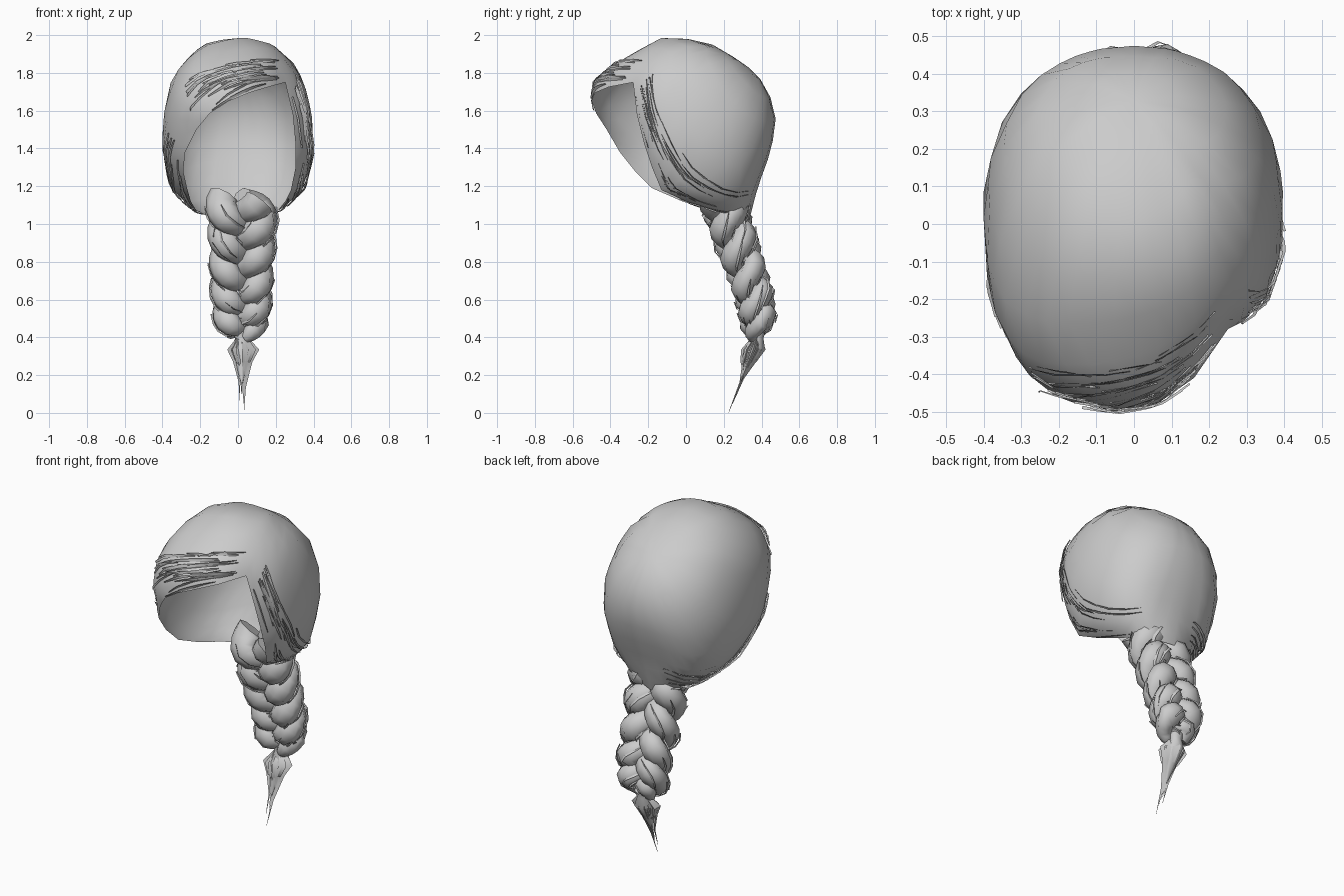
import bpy, bmesh, math, random
from mathutils import Vector
from mathutils.bvhtree import BVHTree

if "Cube" in bpy.data.objects:
    bpy.data.objects.remove(bpy.data.objects["Cube"])

random.seed(4)
hair = bpy.data.materials.new("hair_grey")
hair.diffuse_color = (0.6, 0.6, 0.6, 1)
hair.use_nodes = True
hair.node_tree.nodes["Principled BSDF"].inputs["Base Color"].default_value = hair.diffuse_color


def finish(name, bm, angle=60, normals=True):
    if normals:
        bmesh.ops.recalc_face_normals(bm, faces=bm.faces)
    me = bpy.data.meshes.new(name)
    bm.to_mesh(me)
    bm.free()
    me.materials.append(hair)
    ob = bpy.data.objects.new(name, me)
    bpy.context.collection.objects.link(ob)
    bpy.ops.object.select_all(action='DESELECT')
    ob.select_set(True)
    bpy.context.view_layer.objects.active = ob
    bpy.ops.object.shade_smooth_by_angle(angle=math.radians(angle))
    return ob


def skin(bm, rows, closed=True):
    vs = [[bm.verts.new(p) for p in r] for r in rows]
    n = len(vs[0])
    for a, b in zip(vs, vs[1:]):
        for j in range(n if closed else n - 1):
            k = (j + 1) % n
            bm.faces.new((a[j], a[k], b[k], b[j]))
    return vs


def lerp_table(table, s):
    s = max(0, min(s, 1)) * (len(table) - 1)
    i = min(int(s), len(table) - 2)
    return Vector(table[i]).lerp(Vector(table[i + 1]), s - i)


# Skull volume used as a guide: z, front y, back y, half width
levels = [(0.96, .14, .32, .10), (1.02, .10, .345, .17), (1.1, 0, .36, .25), (1.2, -.2, .385, .345),
          (1.4, -.36, .455, .40), (1.6, -.49, .48, .39), (1.75, -.48, .41, .355),
          (1.85, -.37, .31, .30), (1.95, -.2, .14, .19), (2.0, -.1, -.08, .01)]
guide = bmesh.new()
rows = []
for z, yf, yb, w in levels:
    row = []
    for i in range(32):
        a = math.tau * i / 32
        c, s = math.cos(a), math.sin(a)
        sq = lambda v: math.copysign(abs(v) ** 0.85, v)
        row.append((w * sq(c), (yf + yb) / 2 + (yb - yf) / 2 * sq(s), z))
    rows.append(row)
gv = skin(guide, rows)
guide.faces.new(gv[0])
guide.faces.new(gv[-1])
bmesh.ops.triangulate(guide, faces=guide.faces)
tree = BVHTree.FromBMesh(guide)
guide.free()

# Hairline, from the parting over the fringe, left side, nape and right side
rim = [(.25, -.28, 1.75), (.16, -.41, 1.725), (.06, -.48, 1.695), (-.05, -.50, 1.65),
       (-.15, -.475, 1.585), (-.22, -.42, 1.50), (-.28, -.35, 1.38), (-.29, -.27, 1.28),
       (-.27, -.18, 1.19), (-.25, -.02, 1.12), (-.22, .14, 1.07), (-.15, .27, 1.035),
       (0, .335, 1.02), (.15, .28, 1.04), (.21, .15, 1.07), (.25, .0, 1.12),
       (.28, -.13, 1.18), (.305, -.18, 1.30), (.305, -.22, 1.42), (.29, -.26, 1.58)]
core = Vector((0, 0, 1.5))
pole = Vector((0, .5, .5)).normalized()


def cast(d):
    hit = tree.ray_cast(core, d)[0]
    return hit if hit else core + d * .4


def cap_point(u, t, lift=0):
    p = lerp_table(rim + rim[:1], u % 1)
    d = (p - core).normalized()
    e = d.slerp(pole, t)
    return cast(e) + (p - cast(d)) * (1 - t) ** 5 + e * lift


# Scalp cap
bm = bmesh.new()
N = 40
steps = [0, .05, .13, .23, .35, .48, .62, .76, .89]
rows = skin(bm, [[cap_point(j / N, t) for j in range(N)] for t in steps])
tip = bm.verts.new(cast(pole))
for j in range(N):
    bm.faces.new((rows[-1][j], rows[-1][(j + 1) % N], tip))
finish("hair_cap", bm)

# Loose strand cards lying along the hairline
bm = bmesh.new()
for lo, hi, count in ((.02, .24, 34), (.30, .56, 22), (.68, .97, 26)):
    for _ in range(count):
        u0 = random.uniform(lo, hi - .06)
        length = random.uniform(.05, .14)
        t0 = random.uniform(.01, .20)
        drift = random.uniform(-.03, .03)
        wide = random.uniform(.006, .013)
        card = []
        for i in range(6):
            s = i / 5
            u, t = min(u0 + length * s, hi), max(t0 + drift * s, .003)
            w = wide * math.sin(math.pi * (.08 + .84 * s))
            card.append((cap_point(u, t, .004), cap_point(u, t + w, .011)))
        skin(bm, card, False)
finish("hairline_strands", bm, normals=False)

# Three-strand braid following a sloping spine
spine = [(.02, .19, 1.13), (.02, .24, .98), (.02, .295, .82), (.02, .35, .66),
         (.02, .38, .53), (.02, .375, .41)]
TURNS = 1.75


def braid_point(k, s):
    a = math.tau * (TURNS * s + k / 3)
    size = 1 - .25 * s - .35 * max(0, (s - .88) / .12)
    c = lerp_table(spine, s)
    x, y = .108 * math.sin(a), .06 * math.sin(2 * a)
    return c + Vector((x * size, y * size, y * .25)), size


def braid_ring(k, s, angles, grow=1.0):
    p, size = braid_point(k, s)
    q = braid_point(k, min(s + .01, 1))[0] - braid_point(k, max(s - .01, 0))[0]
    q.normalize()
    out = Vector((0, 1, .3))
    out = (out - q * out.dot(q)).normalized()
    side = q.cross(out)
    bulge = .85 + .25 * abs(math.sin(math.tau * (TURNS * s + k / 3)))
    r = size * bulge * grow
    return [p + (side * math.cos(a) * .080 + out * math.sin(a) * .066) * r for a in angles]


bm = bmesh.new()
for k in range(3):
    ang = [math.tau * j / 8 for j in range(8)]
    vs = skin(bm, [braid_ring(k, i / 36, ang) for i in range(37)])
    bm.faces.new(vs[0])
    bm.faces.new(vs[-1])
finish("braid", bm)

# Fine raised strands on the braid
bm = bmesh.new()
for _ in range(70):
    k, s0, a = random.randrange(3), random.uniform(.02, .86), random.uniform(0, math.tau)
    card = []
    for i in range(5):
        w = .16 * math.sin(math.pi * (.05 + .9 * i / 4))
        s = s0 + .028 * i
        card.append((braid_ring(k, s, [a], 1.03)[0], braid_ring(k, s, [a + w], 1.14)[0]))
    skin(bm, card, False)
finish("braid_strands", bm, normals=False)


# Tail tuft: a faceted core plus thin pointed locks
def tapered(bm, path, sides):
    rows = []
    for x, y, z, r in path:
        rows.append([(x + r * math.cos(math.tau * j / sides),
                      y + r * math.sin(math.tau * j / sides), z) for j in range(sides)])
    vs = skin(bm, rows)
    bm.faces.new(vs[0])
    bm.faces.new(vs[-1])


bm = bmesh.new()
tapered(bm, [(.02, .375, .43, .045), (.02, .375, .395, .035), (.02, .36, .34, .058),
             (.02, .335, .27, .036), (.02, .30, .19, .013), (.02, .285, .15, .003)], 8)
for i in range(26):
    a = math.tau * i / 26
    end = 0.0 if i == 0 else random.uniform(.05, .24)
    f = random.uniform(.6, 1)
    cx, cy = math.cos(a) * f, math.sin(a) * f
    ye = .225 + end * .45
    tapered(bm, [(.02 + .025 * cx, .375 + .02 * cy, .40, .010),
                 (.02 + .085 * cx, .355 + .055 * cy, .335, .014),
                 (.02 + .05 * cx, .33 + .035 * cy, .27, .010),
                 (.02 + .018 * cx, (ye + .33) / 2, (end + .27) / 2, .005),
                 (.02 + .012 * cx, ye, end, .001)], 3)
finish("tail_tuft", bm)
